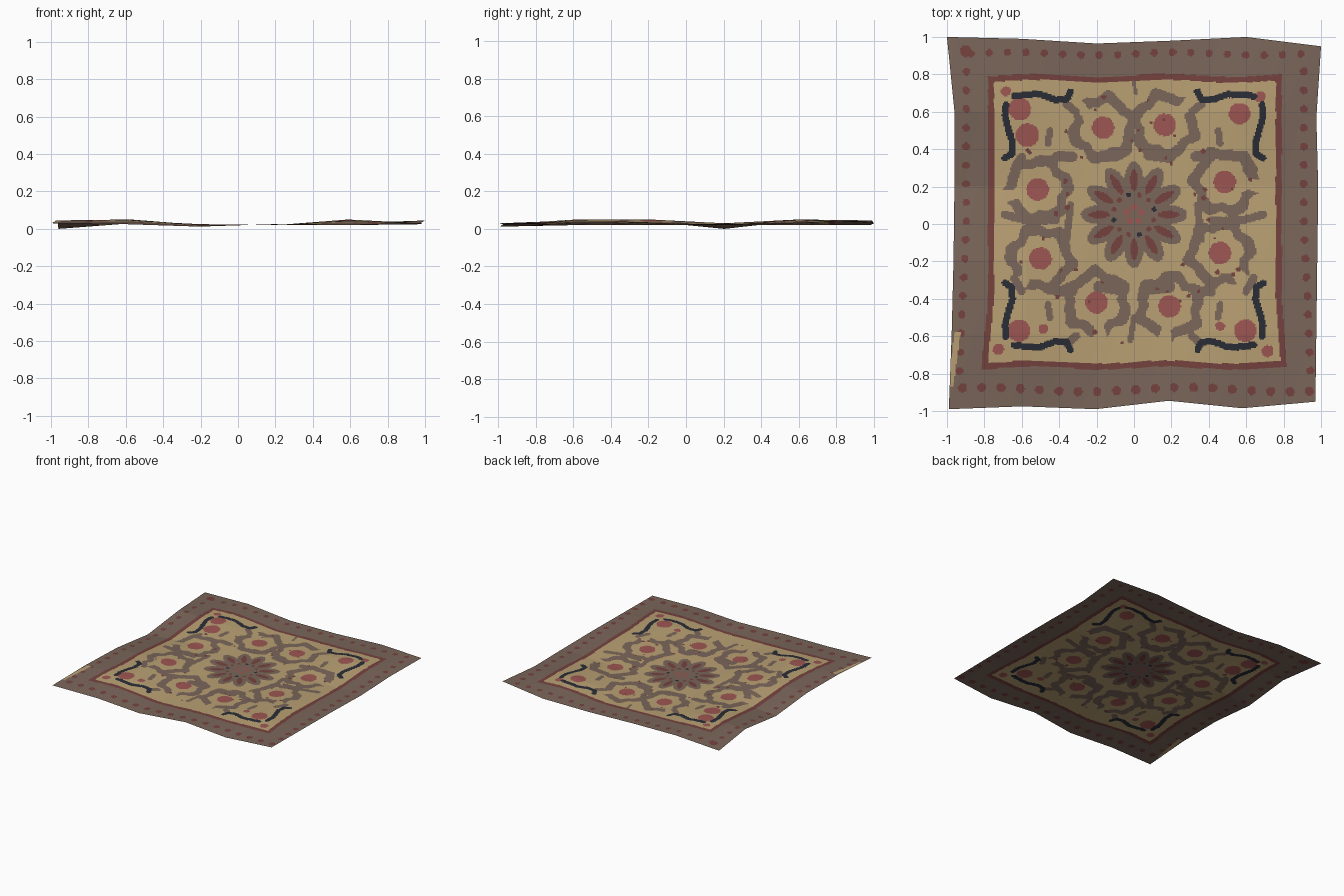
import bpy, math, random
from mathutils import Vector

if "Cube" in bpy.data.objects:
    bpy.data.objects.remove(bpy.data.objects["Cube"])
random.seed(4)

# ---- colours (sRGB in, linear out)
def material(name, rgb):
    m = bpy.data.materials.new(name)
    lin = [((c / 255 + 0.055) / 1.055) ** 2.4 for c in rgb]
    m.diffuse_color = (*lin, 1)
    m.use_nodes = True
    m.node_tree.nodes["Principled BSDF"].inputs["Base Color"].default_value = m.diffuse_color
    return m

MATS = [material("brown wool", (122, 102, 90)), material("tan wool", (185, 160, 115)),
        material("rose wool", (157, 86, 82)), material("dark red wool", (117, 66, 62)),
        material("navy wool", (42, 45, 54))]
BROWN, TAN, ROSE, RED, NAVY = range(5)

# ---- low-poly rumpled sheet: 6 x 6 control points, rows from front to back
LEFT = [-.99, -.975, -.965, -.96, -.96, -1.0]
RIGHT = [.97, .975, .98, .985, .975, 1.0]
FRONT = [-.99, -.975, -.99, -.945, -.985, -.95]
BACK = [1.0, .99, .965, .98, 1.0, .95]
Z = [[.030, .025, .012, .025, .020, .030],
     [.045, .050, .020, .020, .045, .030],
     [.040, .050, .020, .020, .035, .030],
     [.000, .030, .025, .020, .020, .025],
     [.045, .050, .020, .020, .050, .030],
     [.030, .045, .025, .020, .030, .045]]

def control(i, j):
    return Vector((LEFT[j] + (RIGHT[j] - LEFT[j]) * i / 5,
                   FRONT[i] + (BACK[i] - FRONT[i]) * j / 5, Z[j][i]))

CAGE = [[control(i, j) for i in range(6)] for j in range(6)]
SUB = 56
N = 5 * SUB

def surface(a, b):
    i, j = min(a // SUB, 4), min(b // SUB, 4)
    u, v = a / SUB - i, b / SUB - j
    return (CAGE[j][i].lerp(CAGE[j][i + 1], u)).lerp(CAGE[j + 1][i].lerp(CAGE[j + 1][i + 1], u), v)

verts = [surface(a, b) for b in range(N + 1) for a in range(N + 1)]
W = N + 1
faces = [(b * W + a, b * W + a + 1, (b + 1) * W + a + 1, (b + 1) * W + a)
         for b in range(N) for a in range(N)]
centre = [(verts[f[0]] + verts[f[2]]) / 2 for f in faces]
colour = [BROWN] * len(faces)

# ---- weaving helpers: recolour faces near a point where a test holds
def weave(cx, cy, reach, mat, test):
    r = reach + 0.06
    a0, a1 = [max(0, min(N, int((cx + s * r + 1) / 2 * N))) for s in (-1, 1)]
    b0, b1 = [max(0, min(N, int((cy + s * r + 1) / 2 * N))) for s in (-1, 1)]
    for b in range(b0, b1):
        for a in range(a0, a1):
            p = centre[b * N + a]
            if test(p.x - cx, p.y - cy):
                colour[b * N + a] = mat

def dot(x, y, r, mat):
    weave(x, y, r, mat, lambda u, v: u * u + v * v < r * r)

def stroke(points, r, mat):
    for (x0, y0), (x1, y1) in zip(points, points[1:]):
        n = max(2, int(math.hypot(x1 - x0, y1 - y0) / 0.01))
        for k in range(n + 1):
            dot(x0 + (x1 - x0) * k / n, y0 + (y1 - y0) * k / n, r, mat)

# ---- dark red frame and tan field, flaring at the front corners
def in_frame(x, y, inset):
    flare = max(0, -y - 0.4) / 0.4
    wob = 0.008 * math.sin(9 * x)
    return (-.78 - .04 * flare + inset < x < .79 + .03 * flare - inset
            and -.77 + inset + wob < y < .795 - inset + wob)

weave(0, 0, 1, RED, lambda x, y: in_frame(x, y, 0))
weave(0, 0, 1, TAN, lambda x, y: in_frame(x, y, .032))

# ---- ring of eight flowers with scalloped brown wreaths
FLOWERS = [(-.165, .515), (.165, .53), (-.515, .185), (.485, .225),
           (-.5, -.185), (.46, -.155), (-.2, -.42), (.19, -.44)]
for k, (fx, fy) in enumerate(FLOWERS):
    out = math.atan2(fy, fx)
    def wreath(u, v, out=out, k=k):
        a = math.atan2(v, u) - out
        s = 0.016 * math.cos(6 * a + math.pi) + .006 * math.sin(11 * a + k)
        gap = abs(math.remainder(a - .55 * (-1) ** k, 2 * math.pi)) < 0.2
        return .122 + s * .6 < math.hypot(u, v) < .182 + s and not gap
    weave(fx, fy, .21, BROWN, wreath)
    dot(fx, fy, .06, ROSE)

# brown tendrils joining the wreaths
for sx in (-1, 1):
    for sy in (-1, 1):
        stroke([(sx * .33, sy * .36), (sx * .41, sy * .36)], .028, BROWN)
        stroke([(sx * .08, sy * .36 + .01), (sx * .19, sy * .345 + .01)], .03, BROWN)
        stroke([(sx * .60, sy * .36), (sx * .64, sy * .29)], .022, BROWN)
        stroke([(sx * .31, sy * .60), (sx * .36, sy * .64)], .022, BROWN)
        stroke([(sx * .46, sy * .43), (sx * .45, sy * .50)], .018, BROWN)
    stroke([(sx * .69, .05), (sx * .58, .02), (sx * .42, .02)], .022, BROWN)
    stroke([(sx * .34, .10), (sx * .36, -.08)], .02, BROWN)
stroke([(0, .76), (.01, .70)], .01, BROWN)
stroke([(-.02, -.62), (0, -.5)], .016, BROWN)

# ---- centre medallion with twelve petals
MX, MY = 0, .05
weave(MX, MY, .3, BROWN,
      lambda u, v: math.hypot(u, v) < .2 + .085 * abs(math.sin(6 * math.atan2(v, u) + math.pi / 2)))
for k in range(12):
    c, s = math.cos(k * math.pi / 6), math.sin(k * math.pi / 6)
    def petal(u, v, c=c, s=s):
        t = (u * c + v * s - .125) / .12
        return 0 < t < 1 and abs(v * c - u * s) < .021 * math.sin(math.pi * t) ** .6
    weave(MX, MY, .26, RED, petal)
    a = (k + .5) * math.pi / 6
    dot(MX + .11 * math.cos(a), MY + .11 * math.sin(a), .013, RED if k % 3 else NAVY)
for k in range(5):
    a = k * 2 * math.pi / 5 + .3
    dot(MX + .04 * math.cos(a), MY + .04 * math.sin(a), .017, ROSE)

# ---- corner buds
for x, y, r in [(-.61, .615, .06), (-.57, .475, .063), (-.685, .71, .026),
                (.565, .59, .058), (.675, .68, .03), (-.615, -.57, .06),
                (-.485, -.56, .026), (-.725, -.67, .03), (.595, -.57, .06),
                (.715, -.68, .032), (.46, -.545, .025)]:
    dot(x, y, r, ROSE)

# ---- navy scrolls mirrored into the four corners
LONG = [(.34, .69), (.36, .65), (.42, .645), (.5, .675), (.57, .675), (.64, .665)]
TALL = [(.69, .335), (.655, .355), (.65, .42), (.675, .50), (.69, .56), (.685, .62)]
for sx in (-1, 1):
    for sy in (-1, 1):
        for path in (LONG, TALL):
            stroke([(sx * x, sy * y + .018) for x, y in path], .018, NAVY)

# ---- scattered red flecks on the field
for k in range(46):
    a, r = random.uniform(0, 2 * math.pi), random.uniform(.33, .68)
    dot(r * math.cos(a), .03 + r * math.sin(a), random.uniform(.007, .014), RED)

# ---- dotted border
for k in range(19):
    t = -.9 + k * .1
    dot(t * .98 + .01, .91 + .008 * math.sin(7 * t), .02, RED)
    dot(t * 1.03 + .01, -.885 + .012 * math.sin(6 * t), .024, RED)
    if 0 < k < 18:
        dot(-.897 - .045 * max(0, -t), t + .015, .02, RED)
        dot(.908 + .045 * max(0, -t), t + .015, .021, RED)
dot(-.9, .925, .032, RED)

# worn tan patch on the left edge
weave(-.95, -.72, .17, TAN,
      lambda u, v: -.15 < v < .14 and abs(u + .012 - v * .14) < .016)

# ---- rug object
mesh = bpy.data.meshes.new("rug")
mesh.from_pydata(verts, [], faces)
for m in MATS:
    mesh.materials.append(m)
mesh.polygons.foreach_set("material_index", colour)
mesh.update()
bpy.context.collection.objects.link(bpy.data.objects.new("rug", mesh))
